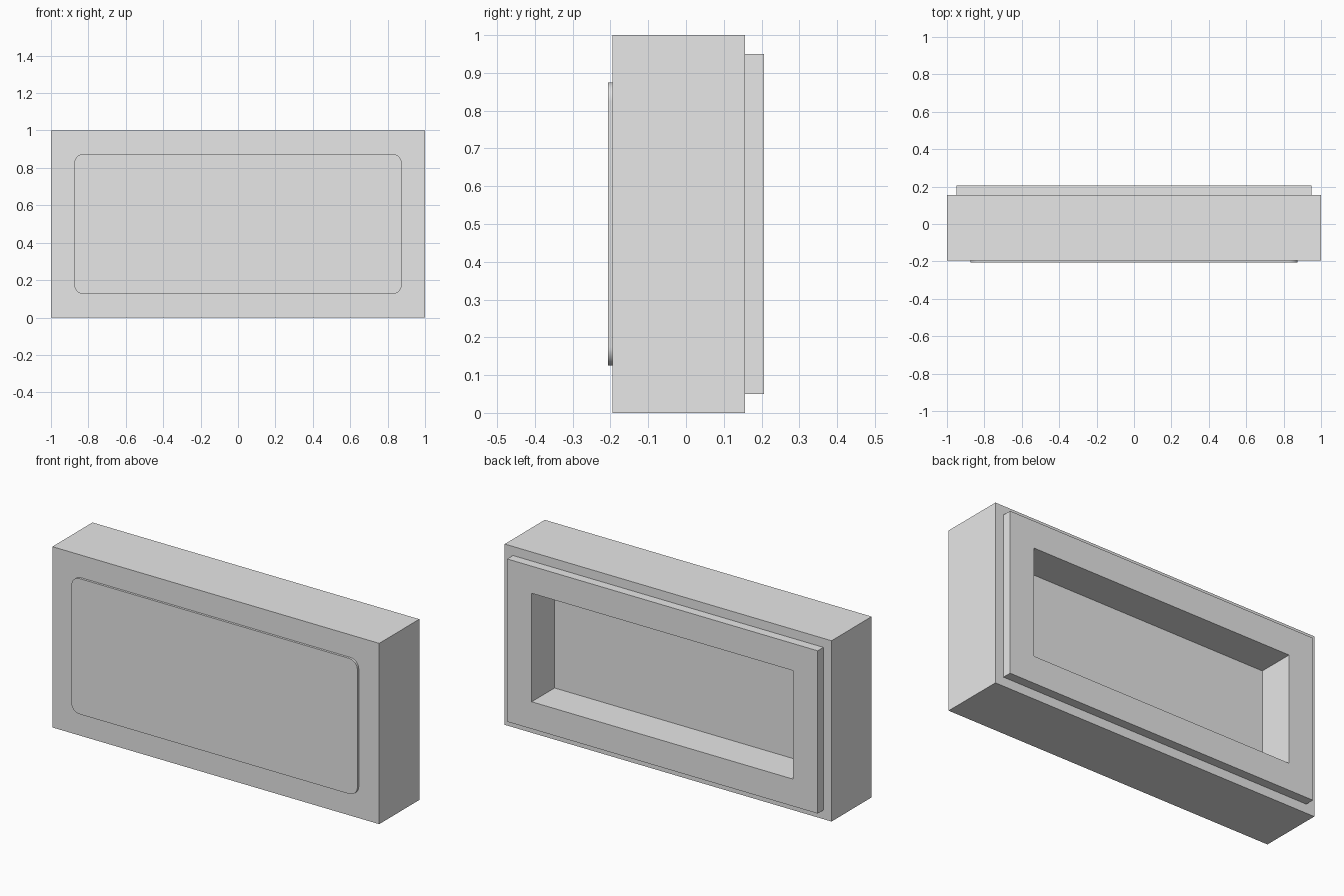
import bpy
import bmesh
from math import radians
from mathutils import Matrix, Vector

cube = bpy.data.objects.get("Cube")
if cube:
    bpy.data.objects.remove(cube, do_unlink=True)

FRONT, BACK = -0.194, 0.156      # main block depth range
RAISE = 0.0125                   # front panel thickness

grey = bpy.data.materials.new("plain grey")
grey.use_nodes = True
colour = (0.8, 0.8, 0.8, 1)
grey.diffuse_color = colour
grey.node_tree.nodes["Principled BSDF"].inputs["Base Color"].default_value = colour


def box(bm, size, centre):
    matrix = Matrix.Translation(centre) @ Matrix.Diagonal((*size, 1))
    bmesh.ops.create_cube(bm, size=1, matrix=matrix)


def finish(bm, name):
    bmesh.ops.recalc_face_normals(bm, faces=bm.faces)
    mesh = bpy.data.meshes.new(name)
    bm.to_mesh(mesh)
    bm.free()
    obj = bpy.data.objects.new(name, mesh)
    mesh.materials.append(grey)
    bpy.context.collection.objects.link(obj)
    return obj


def step(bm, face, margin, depth):
    """Inset a back face, then push the inner face along y."""
    bmesh.ops.inset_region(bm, faces=[face], thickness=margin, use_even_offset=True)
    out = bmesh.ops.extrude_discrete_faces(bm, faces=[face])
    inner = out["faces"][0]
    bmesh.ops.translate(bm, verts=inner.verts, vec=Vector((0, depth, 0)))
    return inner


# Main block with a raised back lip and a rectangular pocket
bm = bmesh.new()
box(bm, (2, BACK - FRONT, 1), (0, (FRONT + BACK) / 2, 0.5))
bm.normal_update()
back = max(bm.faces, key=lambda f: f.calc_center_median().y)
lip = step(bm, back, 0.05, 0.05)
bm.normal_update()
step(bm, lip, 0.15, -0.2)
finish(bm, "block_with_back_pocket")

# Thin front panel with rounded corners
bm = bmesh.new()
box(bm, (1.75, RAISE, 0.75), (0, FRONT - RAISE / 2, 0.5))
corners = [e for e in bm.edges
           if abs(e.verts[0].co.y - e.verts[1].co.y) > RAISE / 2]
bmesh.ops.bevel(bm, geom=corners, offset=0.05, segments=8, profile=0.5,
                affect='EDGES')
panel = finish(bm, "front_panel")
bpy.ops.object.select_all(action='DESELECT')
panel.select_set(True)
bpy.context.view_layer.objects.active = panel
bpy.ops.object.shade_smooth_by_angle(angle=radians(30))
